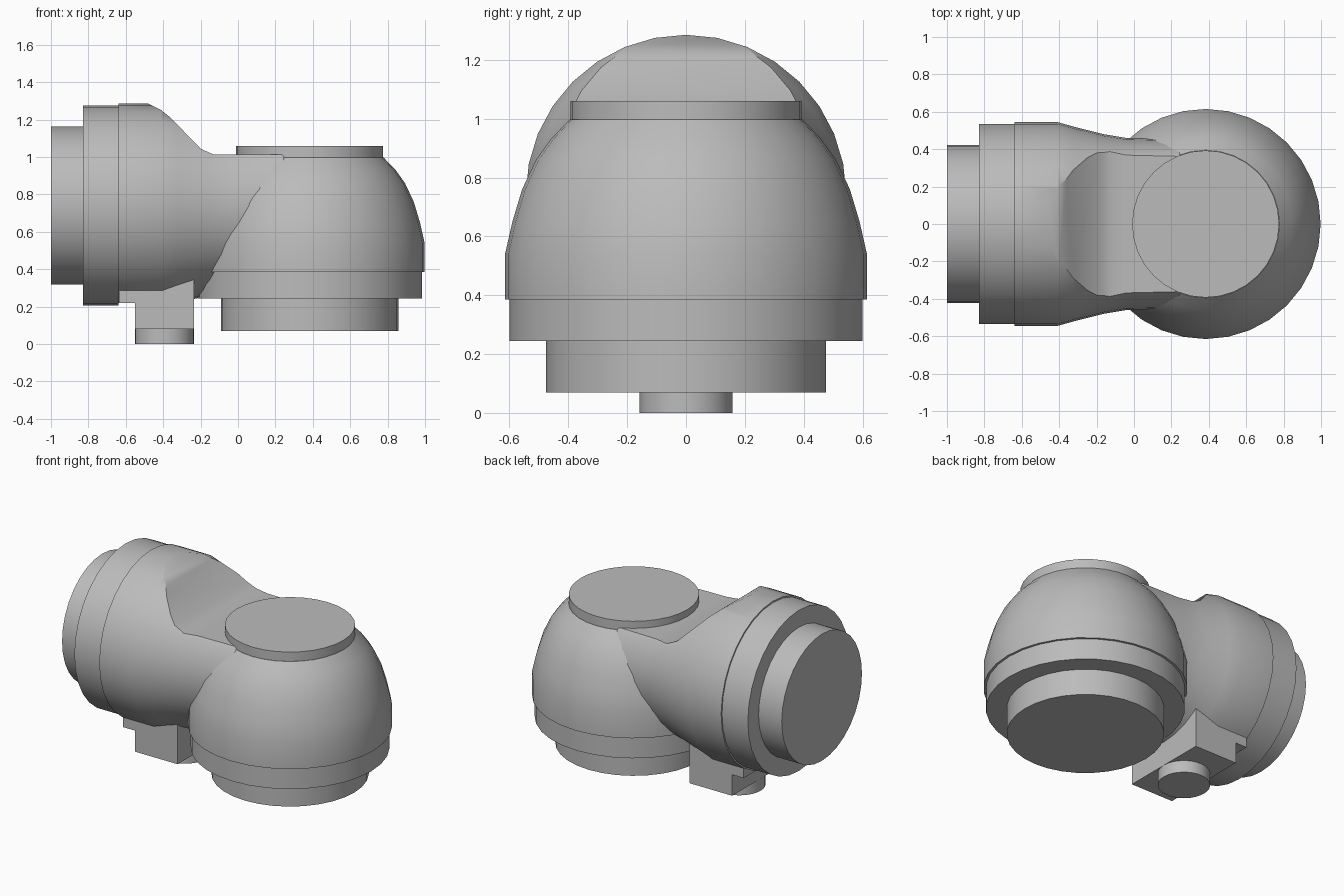
import bpy
import bmesh
from math import cos, sin, tau, radians

cube = bpy.data.objects.get("Cube")
if cube:
    bpy.data.objects.remove(cube, do_unlink=True)

SIDES = 32
AXIS_Z = 0.74      # height of the horizontal barrel axis
DOME_X = 0.383     # position of the vertical dome axis

grey = bpy.data.materials.new("light grey")
grey.use_nodes = True
colour = (0.5, 0.5, 0.5, 1)
grey.diffuse_color = colour
grey.node_tree.nodes["Principled BSDF"].inputs["Base Color"].default_value = colour


def finish(name, bm):
    """Turn a bmesh into a named, grey object."""
    bmesh.ops.recalc_face_normals(bm, faces=bm.faces)
    mesh = bpy.data.meshes.new(name)
    bm.to_mesh(mesh)
    bm.free()
    mesh.materials.append(grey)
    obj = bpy.data.objects.new(name, mesh)
    bpy.context.collection.objects.link(obj)
    return obj


def lathe(name, profile, place):
    """Revolve (radius, distance) points; place maps local u, v, t to x, y, z."""
    bm = bmesh.new()
    rings = [[bm.verts.new(place(r * cos(tau * i / SIDES), r * sin(tau * i / SIDES), t))
              for i in range(SIDES)] for r, t in profile]
    for low, high in zip(rings, rings[1:]):
        for i in range(SIDES):
            j = (i + 1) % SIDES
            bm.faces.new((low[i], low[j], high[j], high[i]))
    bm.faces.new(rings[0])
    bm.faces.new(rings[-1])
    return finish(name, bm)


def prism(name, outline, half_width):
    """Extrude an x-z outline symmetrically along y."""
    bm = bmesh.new()
    face = bm.faces.new([bm.verts.new((x, -half_width, z)) for x, z in outline])
    side = bmesh.ops.extrude_face_region(bm, geom=[face])["geom"]
    bmesh.ops.translate(bm, vec=(0, 2 * half_width, 0),
                        verts=[v for v in side if isinstance(v, bmesh.types.BMVert)])
    return finish(name, bm)


def smooth(obj):
    bpy.ops.object.select_all(action="DESELECT")
    obj.select_set(True)
    bpy.context.view_layer.objects.active = obj
    bpy.ops.object.shade_smooth_by_angle(angle=radians(30))


def upright(u, v, t):
    return (DOME_X + u, v, t)


def sideways(u, v, t):
    return (t, u, AXIS_Z + v)


# Tapered barrel with a scooped top and a trimmed underside
barrel = lathe("barrel", [(0.545, -0.64), (0.545, -0.41), (0.52, -0.32), (0.48, -0.16),
                          (0.46, -0.04), (0.455, 0.24), (0.43, 0.28)], sideways)
scoop = prism("scoop_cutter", [(-0.49, 1.4), (-0.48, 1.285), (-0.41, 1.25), (-0.36, 1.21),
                               (-0.2, 1.045), (-0.13, 1.013), (0.5, 1.013), (0.5, 1.4)], 0.8)
trim = prism("underside_cutter", [(-0.8, 0), (0.4, 0), (0.4, 0.22), (-0.8, 0.22)], 0.8)
for cutter in (scoop, trim):
    cut = barrel.modifiers.new("cut", "BOOLEAN")
    cut.operation = "DIFFERENCE"
    cut.solver = "EXACT"
    cut.object = cutter
    bpy.context.view_layer.objects.active = barrel
    bpy.ops.object.modifier_apply(modifier=cut.name)
    bpy.data.objects.remove(cutter, do_unlink=True)

# Stepped rings at the barrel end
collar = lathe("barrel_collar", [(0.535, -0.83), (0.535, -0.64)], sideways)
end_cap = lathe("barrel_end_cap", [(0.422, -1.0), (0.422, -0.83)], sideways)

# Dome with its lid, lower ring and foot
dome = lathe("dome", [(0.615, 0.385), (0.615, 0.54), (0.59, 0.65), (0.557, 0.76),
                      (0.51, 0.86), (0.46, 0.93), (0.395, 0.998)], upright)
lid = lathe("dome_lid", [(0.393, 0.99), (0.393, 1.06)], upright)
ring = lathe("dome_ring", [(0.6, 0.245), (0.6, 0.385)], upright)
foot = lathe("dome_foot", [(0.475, 0.07), (0.475, 0.245)], upright)

# Stepped bracket under the barrel, with a round button
prism("bracket", [(-0.635, 0.22), (-0.55, 0.22), (-0.55, 0.08), (-0.235, 0.08),
                  (-0.235, 0.5), (-0.635, 0.5)], 0.3)
button = lathe("bracket_button", [(0.158, 0), (0.158, 0.08)],
               lambda u, v, t: (u - 0.393, v, t))

for part in (barrel, collar, end_cap, dome, lid, ring, foot, button):
    smooth(part)
